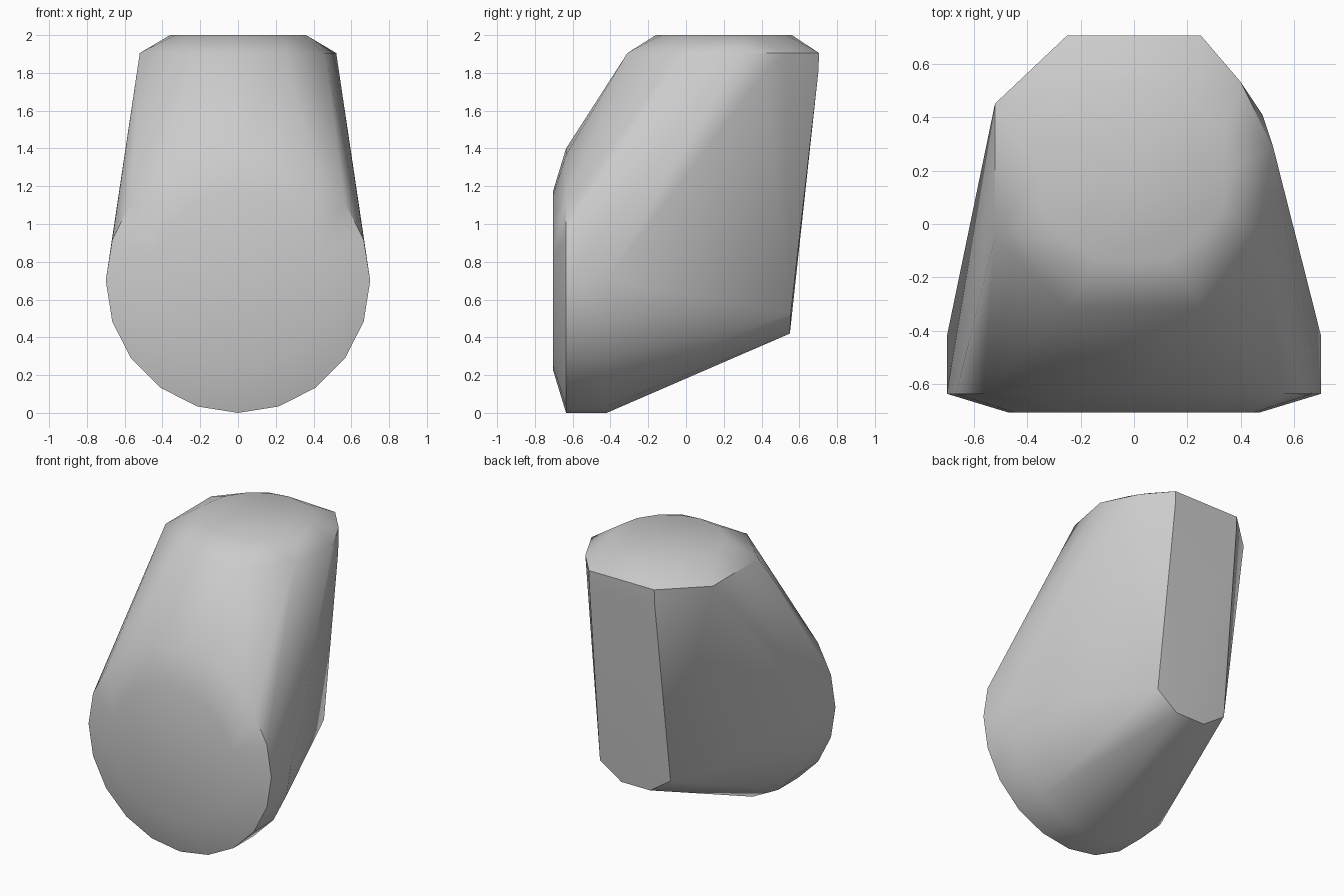
import bpy, bmesh
from math import sin, cos, radians, tau

default = bpy.data.objects.get("Cube")
if default:
    bpy.data.objects.remove(default)

# Plain grey surface
grey = bpy.data.materials.new("plain_grey")
grey.use_nodes = True
colour = (0.6, 0.6, 0.6, 1)
grey.diffuse_color = colour
grey.node_tree.nodes["Principled BSDF"].inputs["Base Color"].default_value = colour


def ring(count, radius):
    """Points of a regular polygon around the origin, starting straight down."""
    return [(radius * sin(tau * i / count), -radius * cos(tau * i / count))
            for i in range(count)]


def mirrored(points):
    return [(s * x, y, z) for x, y, z in points for s in (-1, 1)]


points = []

# Round front: a flat disc, a shallow bevel and a short drum behind it
for y, radius in ((-0.705, 0.47), (-0.635, 0.7), (-0.42, 0.7)):
    points += [(x, y, 0.7 + z) for x, z in ring(20, radius)]

# Flat round crown
points += [(x, 0.2 + y, 2.0) for x, y in ring(16, 0.36)]

# Shoulder rim below the crown, with one uneven side
points += mirrored([(0.25, -0.31, 1.905), (0.25, 0.705, 1.905), (0.25, 0.7, 1.8)])
points += [(-0.52, -0.05, 1.905), (-0.52, 0.45, 1.905),
           (0.46, -0.03, 1.905), (0.52, 0.29, 1.905),
           (0.4, 0.53, 1.905), (0.48, 0.41, 1.8)]

# Lower end of the back panel
points += mirrored([(0.11, 0.55, 0.42), (0.27, 0.555, 0.53)])

# Wrap everything in one convex shell
bm = bmesh.new()
for p in points:
    bm.verts.new(p)
hull = bmesh.ops.convex_hull(bm, input=bm.verts[:])
loose = {g for g in hull["geom_interior"] + hull["geom_unused"]
         if isinstance(g, bmesh.types.BMVert)}
bmesh.ops.delete(bm, geom=list(loose), context="VERTS")
bmesh.ops.dissolve_limit(bm, angle_limit=radians(0.5), verts=bm.verts[:], edges=bm.edges[:])
bmesh.ops.recalc_face_normals(bm, faces=bm.faces[:])

mesh = bpy.data.meshes.new("rounded_shell")
bm.to_mesh(mesh)
bm.free()
mesh.materials.append(grey)
shell = bpy.data.objects.new("rounded_shell", mesh)
bpy.context.collection.objects.link(shell)

# Smooth faces, keeping the hard rims
bpy.ops.object.select_all(action="DESELECT")
shell.select_set(True)
bpy.context.view_layer.objects.active = shell
bpy.ops.object.shade_smooth_by_angle(angle=radians(40))
